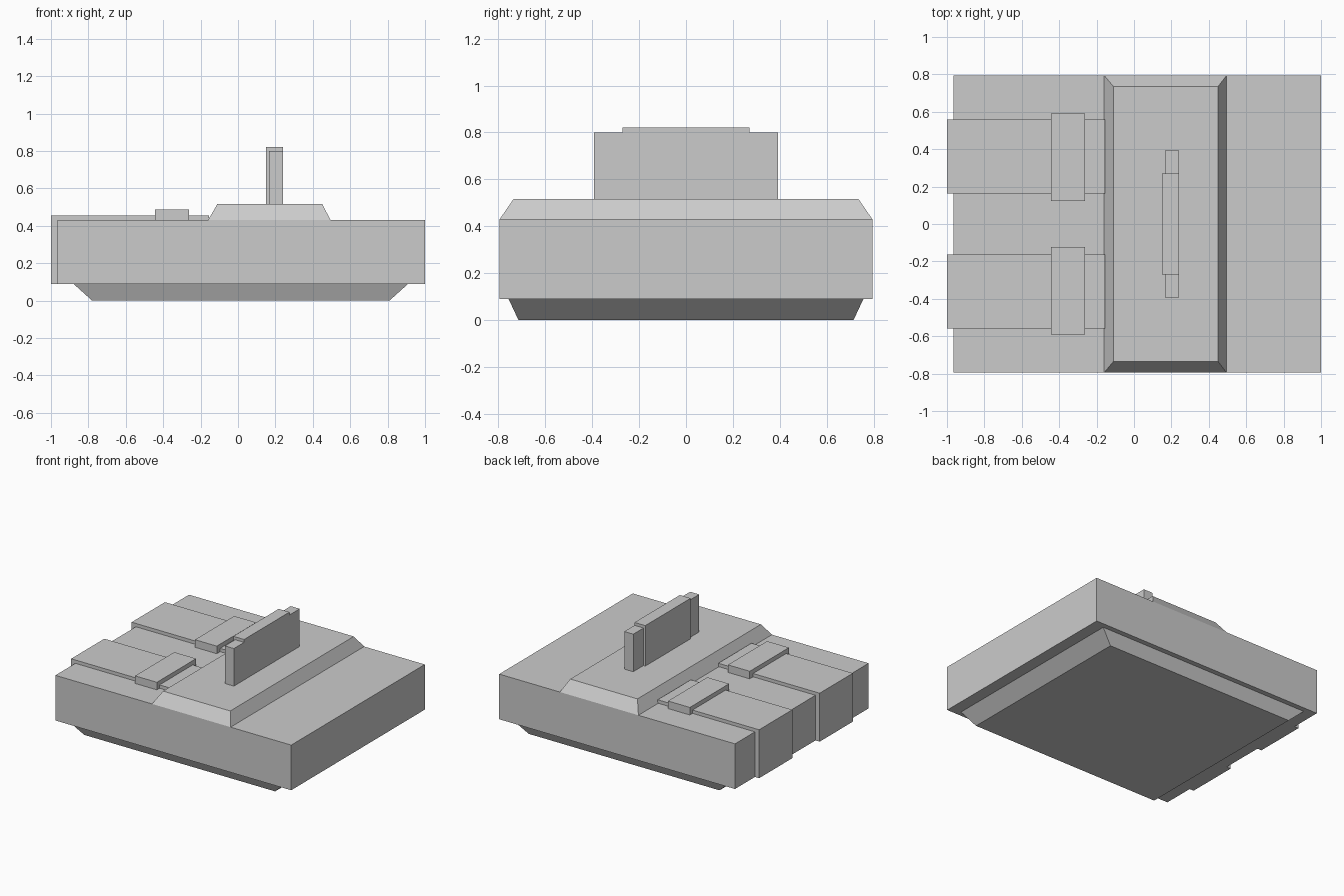
import bpy

cube = bpy.data.objects.get("Cube")
if cube:
    bpy.data.objects.remove(cube, do_unlink=True)

grey = bpy.data.materials.new("plain grey")
grey.use_nodes = True
grey.diffuse_color = (0.6, 0.6, 0.6, 1)
grey.node_tree.nodes["Principled BSDF"].inputs["Base Color"].default_value = (0.6, 0.6, 0.6, 1)


def block(name, x, y, z, top_x=None, top_y=None):
    """Box given by its ranges; the top rectangle may differ to make a taper."""
    verts = []
    for (x0, x1), (y0, y1), h in ((x, y, z[0]), (top_x or x, top_y or y, z[1])):
        verts += [(x0, y0, h), (x1, y0, h), (x1, y1, h), (x0, y1, h)]
    faces = [(3, 2, 1, 0), (4, 5, 6, 7)]
    faces += [(i, (i + 1) % 4, (i + 1) % 4 + 4, i + 4) for i in range(4)]
    mesh = bpy.data.meshes.new(name)
    mesh.from_pydata(verts, [], faces)
    mesh.materials.append(grey)
    obj = bpy.data.objects.new(name, mesh)
    bpy.context.collection.objects.link(obj)
    return obj


# Hull: tapered underside, main slab and raised bevelled deck
block("underside", (-0.78, 0.81), (-0.715, 0.715), (0, 0.09),
      (-0.88, 0.91), (-0.757, 0.757))
block("main_slab", (-0.965, 1), (-0.795, 0.795), (0.09, 0.43))
block("raised_deck", (-0.16, 0.495), (-0.795, 0.795), (0.43, 0.517),
      (-0.11, 0.45), (-0.735, 0.735))

# Paired panels wrapping over the end, each with a cross block
for side, s in (("left_row", 1), ("right_row", -1)):
    def span(a, b):
        return tuple(sorted((s * a, s * b)))
    block(side + "_panel", (-1, -0.155), span(0.163, 0.558), (0.09, 0.455))
    block(side + "_cross_block", (-0.445, -0.263), span(0.123, 0.59), (0.43, 0.487))

# Upright fin with a thicker, taller middle
block("fin", (0.165, 0.24), (-0.392, 0.392), (0.517, 0.8))
block("fin_middle", (0.15, 0.24), (-0.27, 0.27), (0.517, 0.822))
